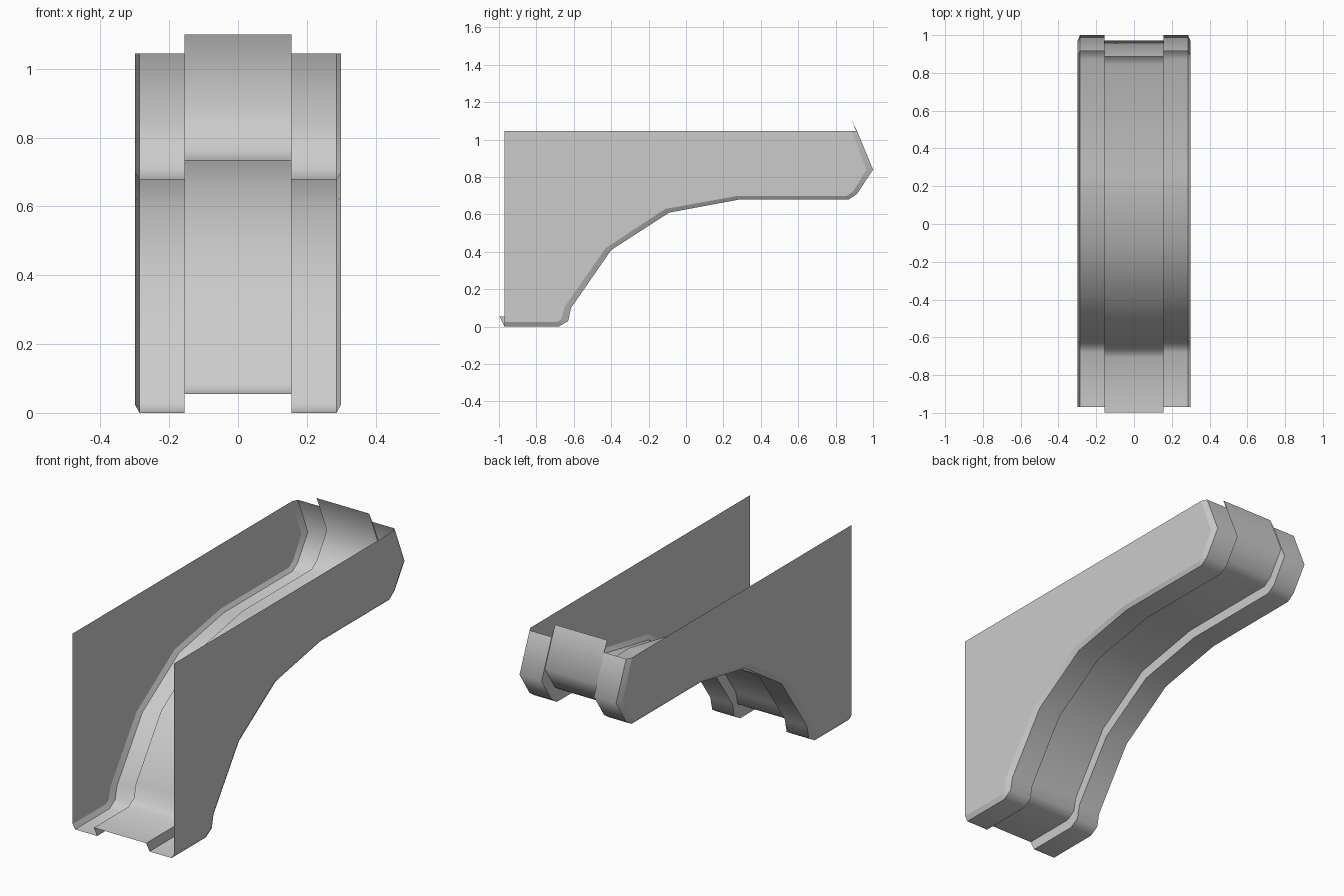
import bpy

if "Cube" in bpy.data.objects:
    bpy.data.objects.remove(bpy.data.objects["Cube"])

# Curved underside as (y, z), from the wall foot to the upper tip
OUTER = [(-0.97, 0), (-0.68, 0), (-0.63, 0.03), (-0.615, 0.10), (-0.40, 0.41),
         (-0.09, 0.61), (0.285, 0.68), (0.87, 0.68), (0.915, 0.71),
         (1.0, 0.84), (0.915, 1.045)]
# Same line set in, where the chamfer meets the flat side
INSET = [(-0.97, 0.025), (-0.69, 0.025), (-0.665, 0.04), (-0.65, 0.105), (-0.43, 0.42),
         (-0.11, 0.63), (0.28, 0.70), (0.86, 0.70), (0.895, 0.725),
         (0.965, 0.84), (0.885, 1.045)]
# Centre band is the same line shifted back and up
BAND = [(y - 0.028, z + 0.055) for y, z in OUTER]
X_BAND, X_EDGE, X_SIDE = 0.155, 0.286, 0.30


def make(name, verts, faces, smooth=False, mirror=True):
    mesh = bpy.data.meshes.new(name)
    mesh.from_pydata(verts, [], faces)
    for p in mesh.polygons:
        p.use_smooth = smooth
    obj = bpy.data.objects.new(name, mesh)
    bpy.context.collection.objects.link(obj)
    if mirror:
        mod = obj.modifiers.new("Mirror", 'MIRROR')
        mod.use_mirror_merge = False
    return obj


def strip(name, line_a, xa, line_b, xb, smooth=True, mirror=True):
    """Ribbon of quads between two matching profile lines."""
    n = len(line_a)
    verts = [(xa, y, z) for y, z in line_a] + [(xb, y, z) for y, z in line_b]
    faces = [(i, i + 1, n + i + 1, n + i) for i in range(n - 1)]
    return make(name, verts, faces, smooth, mirror)


# Recessed centre band
strip("centre_band", BAND, -X_BAND, BAND, X_BAND, mirror=False)
# Step walls between the band and the raised rims
strip("band_step", BAND, X_BAND, OUTER, X_BAND, smooth=False)
# Raised rims
strip("rim", OUTER, X_BAND, OUTER, X_EDGE)
# Chamfers from rims to side panels
strip("rim_chamfer", OUTER, X_EDGE, INSET, X_SIDE)
# Flat side panels, open at top and back
panel = INSET + [(-0.97, 1.045)]
make("side_panel", [(X_SIDE, y, z) for y, z in panel], [tuple(range(len(panel)))])
